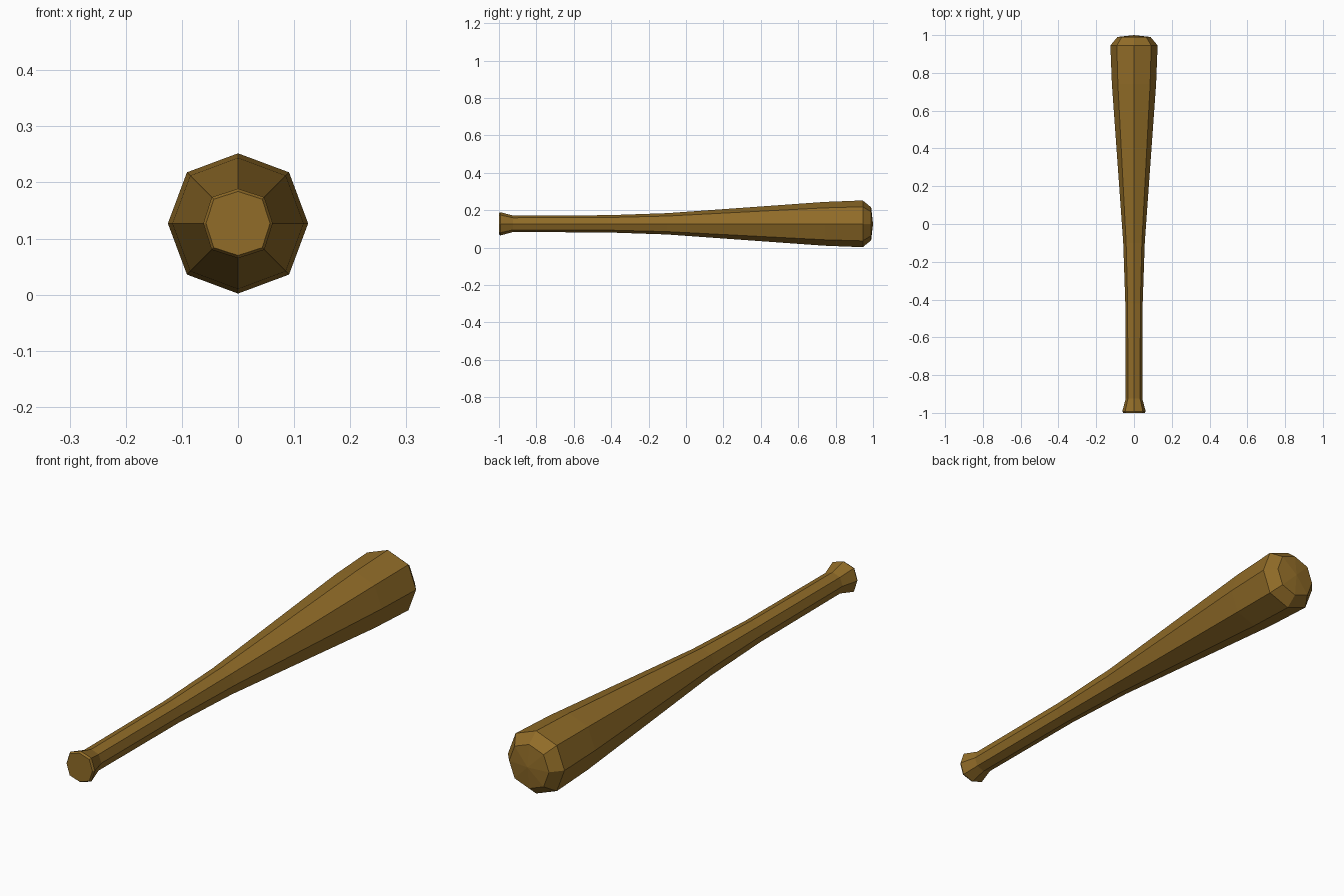
import bpy, bmesh, math

if "Cube" in bpy.data.objects:
    bpy.data.objects.remove(bpy.data.objects["Cube"])

SIDES = 8
CENTRE_Z = 0.127

wood = bpy.data.materials.new("wood brown")
wood.diffuse_color = (0.283, 0.150, 0.021, 1)
wood.use_nodes = True
wood.node_tree.nodes["Principled BSDF"].inputs["Base Color"].default_value = wood.diffuse_color

# Profile along the bat: (y, radius, widening of the diagonal corners)
profile = [
    (-1.00, 0.057, 1.07), (-0.992, 0.062, 1.07),              # knob end
    (-0.925, 0.044, 1.04), (-0.42, 0.046, 1.03),              # handle
    (-0.10, 0.057, 1.03), (0.74, 0.117, 1.03),                # taper
    (0.945, 0.125, 1.03), (0.99, 0.088, 1.03),                # barrel end
]

bm = bmesh.new()
rings = []
for y, r, diagonal in profile:
    ring = []
    for i in range(SIDES):
        a = 2 * math.pi * i / SIDES
        k = r * (diagonal if i % 2 else 1)
        ring.append(bm.verts.new((k * math.cos(a), y, CENTRE_Z + k * math.sin(a))))
    rings.append(ring)

# Sides
for a, b in zip(rings, rings[1:]):
    for i in range(SIDES):
        j = (i + 1) % SIDES
        bm.faces.new((a[i], a[j], b[j], b[i]))

# Flat knob cap and slightly domed barrel cap
bm.faces.new(rings[0])
tip = bm.verts.new((0, 1.0, CENTRE_Z))
for i in range(SIDES):
    bm.faces.new((rings[-1][i], rings[-1][(i + 1) % SIDES], tip))

bmesh.ops.recalc_face_normals(bm, faces=bm.faces)
mesh = bpy.data.meshes.new("bat")
bm.to_mesh(mesh)
bm.free()
mesh.materials.append(wood)
bpy.context.collection.objects.link(bpy.data.objects.new("bat", mesh))
